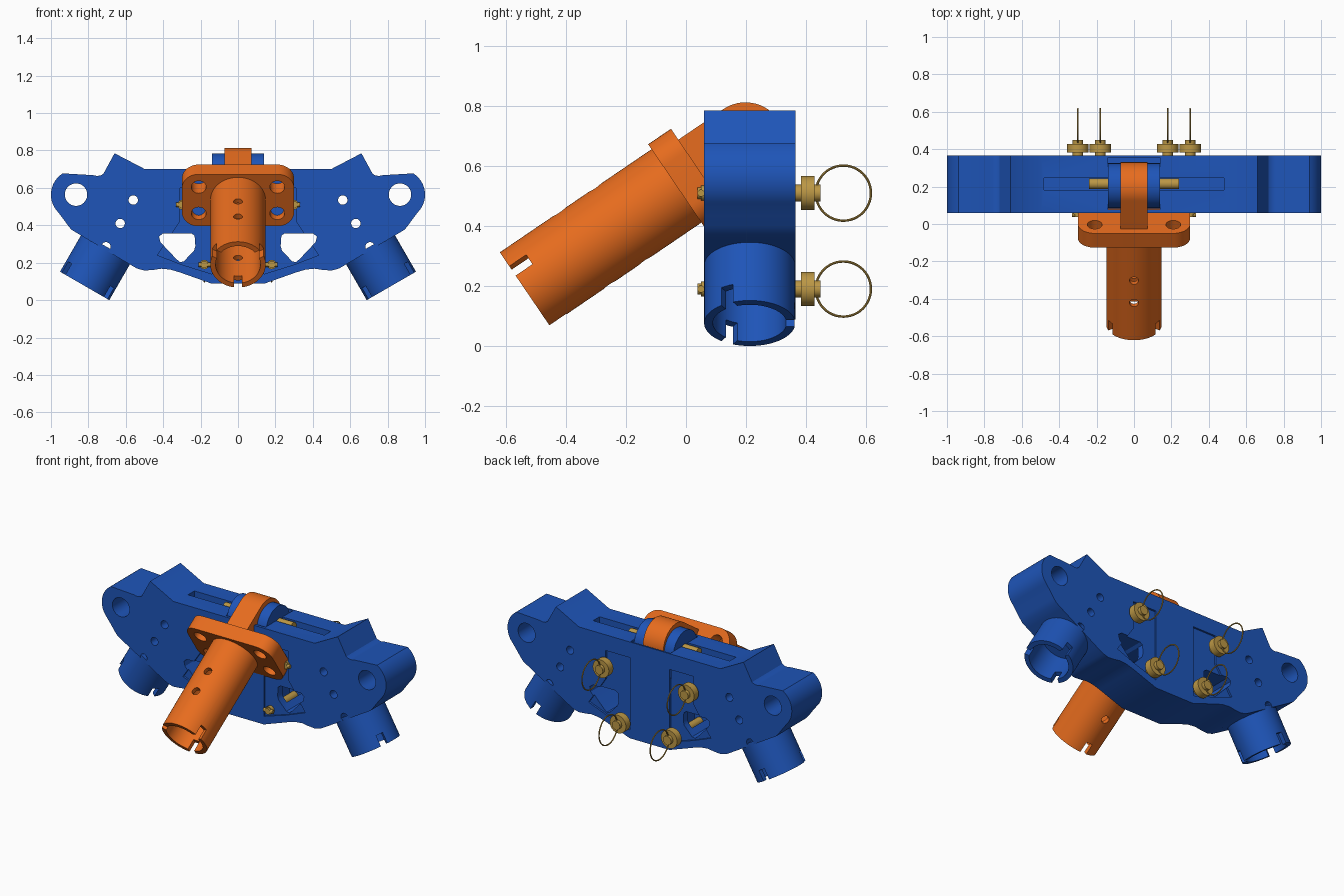
import bpy, bmesh
from math import sin, cos, pi, radians
from mathutils import Matrix, Vector

if "Cube" in bpy.data.objects:
    bpy.data.objects.remove(bpy.data.objects["Cube"])


def colour(name, rgb):
    m = bpy.data.materials.new(name)
    m.diffuse_color = (*rgb, 1)
    m.use_nodes = True
    m.node_tree.nodes["Principled BSDF"].inputs["Base Color"].default_value = m.diffuse_color
    return m


BLUE = colour("blue", (0.013, 0.09, 0.48))
ORANGE = colour("orange", (0.8, 0.15, 0.013))
BRASS = colour("brass", (0.5, 0.31, 0.06))


def frame(o, x, y, z):
    return Matrix([(x[i], y[i], z[i], o[i]) for i in range(3)] + [(0, 0, 0, 1)])


XZ = frame((0, 0, 0), (1, 0, 0), (0, 0, 1), (0, 1, 0))   # profile in x-z, depth along y
YZ = frame((0, 0, 0), (0, 1, 0), (0, 0, 1), (1, 0, 0))   # profile in y-z, depth along x


def prism(name, pts, a, b, m, mat):
    bm = bmesh.new()
    f = bm.faces.new([bm.verts.new((p[0], p[1], a)) for p in pts])
    r = bmesh.ops.extrude_face_region(bm, geom=[f])
    bmesh.ops.translate(bm, vec=(0, 0, b - a),
                        verts=[v for v in r["geom"] if isinstance(v, bmesh.types.BMVert)])
    bmesh.ops.transform(bm, matrix=m, verts=bm.verts)
    bmesh.ops.recalc_face_normals(bm, faces=bm.faces)
    me = bpy.data.meshes.new(name)
    bm.to_mesh(me)
    bm.free()
    ob = bpy.data.objects.new(name, me)
    bpy.context.collection.objects.link(ob)
    me.materials.append(mat)
    return ob


def arc(cx, cy, r, a0, a1, n):
    return [(cx + r * cos(radians(a0 + (a1 - a0) * i / n)),
             cy + r * sin(radians(a0 + (a1 - a0) * i / n))) for i in range(n + 1)]


def circle(cx, cy, r, n=48):
    return arc(cx, cy, r, 0, 360, n)[:-1]


def rect(x0, x1, y0, y1):
    return [(x0, y0), (x1, y0), (x1, y1), (x0, y1)]


def mir(pts, s):
    return [(s * x, y) for x, y in pts]


def cut(ob, pts, a, b, m):
    c = prism("cutter", pts, a, b, m, ob.data.materials[0])
    c.hide_render = True
    mod = ob.modifiers.new("cut", 'BOOLEAN')
    mod.object, mod.operation, mod.solver = c, 'DIFFERENCE', 'EXACT'
    bpy.context.view_layer.objects.active = ob
    bpy.ops.object.modifier_apply(modifier=mod.name)
    bpy.data.objects.remove(c)


def socket(ob, r, m, angles):
    """Three narrow notches in the open end of a tube."""
    for a in angles:
        rot = m @ Matrix.Rotation(radians(a), 4, 'Z')
        cut(ob, rect(r * 0.6, r * 1.3, -0.022, 0.022), -0.05, 0.068, rot)


# Main crossbeam: half outline, mirrored
half = [(0.14, 0.088), (0.31, 0.148), (0.36, 0.163), (0.41, 0.168), (0.45, 0.162), (0.5, 0.158),
        (0.54, 0.169), (0.594, 0.2), (0.85, 0.352), (0.89, 0.376), (0.91, 0.40), (0.935, 0.435)]
half += arc(0.866, 0.564, 0.134, -43, 58, 22)
half += [(0.775, 0.668), (0.755, 0.664), (0.735, 0.666), (0.72, 0.675), (0.66, 0.785), (0.497, 0.70)]
beam = prism("crossbeam", half + mir(half, -1)[::-1], 0.06, 0.365, XZ, BLUE)
cut(beam, rect(-0.14, 0.14, 0.53, 0.9), 0.078, 0.355, XZ)
cut(beam, rect(-0.48, 0.48, 0.65, 0.9), 0.183, 0.247, XZ)
pocket = [(0.14, 0.6), (0.31, 0.6), (0.31, 0.42), (0.43, 0.24), (0.30, 0.19), (0.14, 0.14)]
window = [(0.40, 0.357), (0.25, 0.357), (0.232, 0.345), (0.228, 0.29), (0.235, 0.265),
          (0.29, 0.207), (0.31, 0.203), (0.33, 0.22), (0.415, 0.31), (0.422, 0.34)]
for s in (-1, 1):
    cut(beam, circle(s * 0.866, 0.564, 0.06), 0, 0.5, XZ)
    for x, z in ((0.56, 0.535), (0.63, 0.41), (0.706, 0.285)):
        cut(beam, circle(s * x, z, 0.025, 24), 0, 0.5, XZ)
    cut(beam, mir(pocket, s), 0.0, 0.072, XZ)
    cut(beam, mir(pocket, s), 0.353, 0.5, XZ)
    cut(beam, mir(window, s), 0, 0.5, XZ)
    cut(beam, mir(rect(0.145, 0.26, 0.15, 0.345), s), 0.12, 0.31, XZ)

# Angled leg sockets
for s in (-1, 1):
    m = frame((s * 0.82, 0.2125, 0.076), (s * 0.866, 0, 0.5), (0, 1, 0), (-s * 0.5, 0, 0.866))
    leg = prism("leg_socket", circle(0, 0, 0.152, 64), 0, 0.24, m, BLUE)
    cut(leg, circle(0, 0, 0.123, 64), -0.1, 0.2, m)
    socket(leg, 0.152, m, (90, 210, 330))

# Tilted handle: tube, flange and hinge lug share one frame along the tube axis
t = radians(34.2)
axis, up = Vector((0, cos(t), sin(t))), Vector((0, -sin(t), cos(t)))
H = frame((0, -0.538, 0.19), (1, 0, 0), up, axis)
tube = prism("handle_tube", circle(0, 0, 0.148, 64), 0, 0.63, H, ORANGE)
cut(tube, circle(0, 0, 0.12, 64), -0.1, 0.56, H)
socket(tube, 0.148, H, (30, 150, 270))
HV = frame((0, -0.538, 0.19), (1, 0, 0), axis, up)
for u in (0.24, 0.384):
    cut(tube, circle(0, u, 0.024, 24), -0.3, 0.3, HV)

q = arc(0.21, 0.078, 0.09, 0, 90, 10)
right = [(x, -y) for x, y in q][::-1] + q
flange = prism("handle_flange", right + mir(right, -1)[::-1], 0.612, 0.704, H, ORANGE)
for x in (-0.21, 0.21):
    for v in (-0.085, 0.085):
        cut(flange, circle(x, v, 0.04, 32), 0.5, 0.8, H)

L = frame((0, -0.538, 0.19), axis, up, (1, 0, 0))
prism("hinge_lug", [(0.68, 0.124), (0.68, -0.14)] + arc(0.885, -0.008, 0.132, -90, 90, 32),
      -0.072, 0.072, L, ORANGE)

# Hinge spacers and axle pins
for s in (-1, 1):
    prism("hinge_spacer", circle(0.205, 0.665, 0.12), s * 0.073, s * 0.138, YZ, BLUE)
    prism("axle_pin", circle(0.215, 0.675, 0.029, 32), s * 0.13, s * 0.24, YZ, BRASS)

# Locking pins with pull rings
for s in (-1, 1):
    for x, z in ((0.30, 0.51), (0.18, 0.19)):
        for part, r, a, b in (("pin_shaft", 0.025, 0.05, 0.38), ("pin_tip", 0.019, 0.038, 0.052),
                              ("pin_neck", 0.028, 0.35, 0.39), ("pin_collar", 0.057, 0.383, 0.428),
                              ("pin_cap", 0.028, 0.425, 0.448)):
            prism(part, circle(s * x, z, r, 32), a, b, XZ, BRASS)
        prism("pin_detent", circle(0.05, z, 0.012, 16), s * x - 0.032, s * x + 0.032, YZ, BRASS)
        bpy.ops.mesh.primitive_torus_add(location=(s * x, 0.525, z), rotation=(0, pi / 2, 0),
                                         major_radius=0.092, minor_radius=0.004,
                                         major_segments=48, minor_segments=8)
        ring = bpy.context.object
        ring.name = "pull_ring"
        ring.data.materials.append(BRASS)

# Smooth the round surfaces, keep hard edges
bpy.ops.object.select_all(action='SELECT')
bpy.context.view_layer.objects.active = beam
bpy.ops.object.shade_smooth_by_angle(angle=radians(30))
